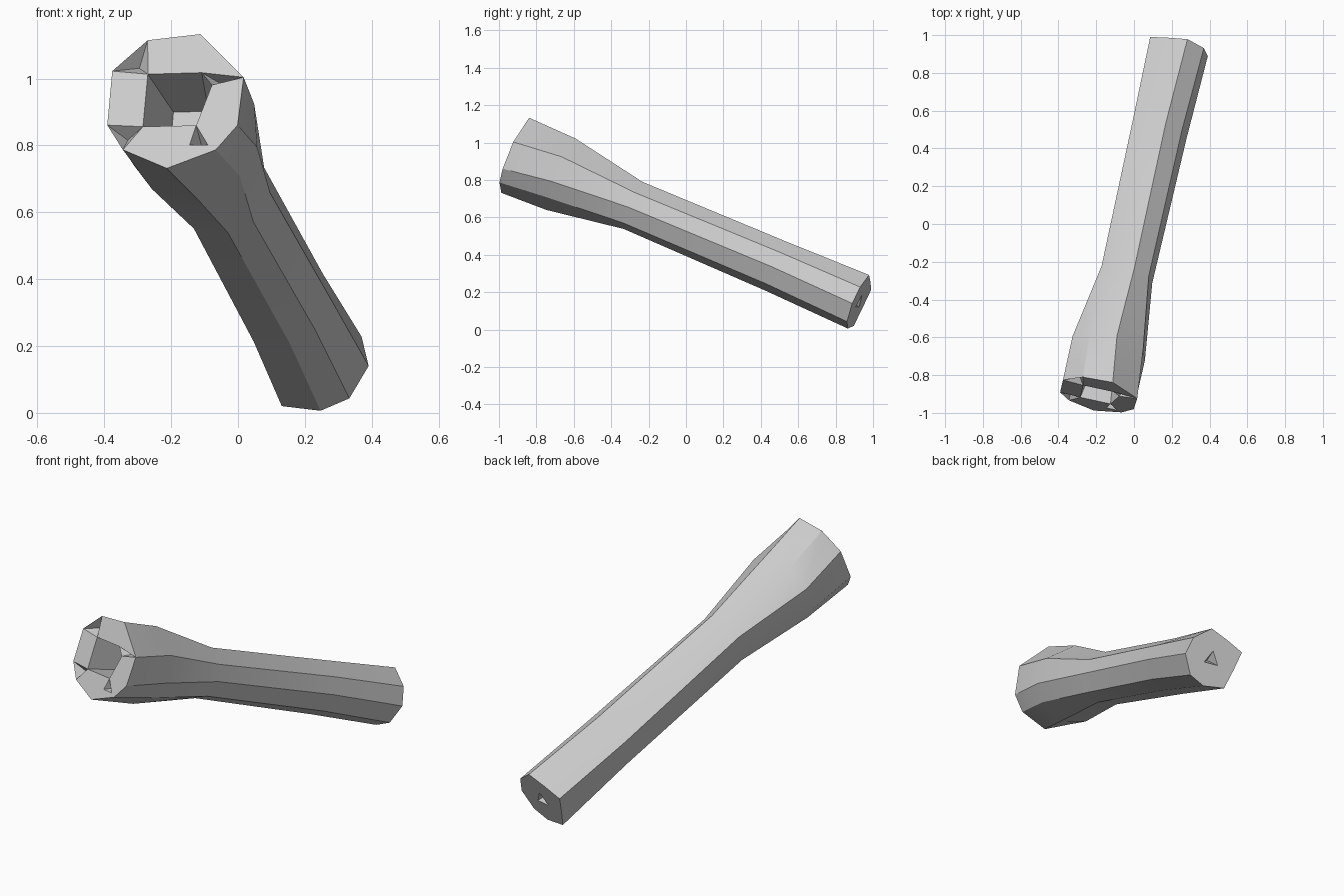
import bpy, bmesh, math
from mathutils import Vector, Matrix

default = bpy.data.objects.get("Cube")
if default:
    bpy.data.objects.remove(default, do_unlink=True)

# Local frame: the shaft runs along "axis", sections lie in "side" and "up"
start = Vector((-0.18, -0.91, 0.93))
axis = Vector((0.206, 0.90, -0.385)).normalized()
side = axis.cross(Vector((0, 0, 1))).normalized()
up = side.cross(axis)
LENGTH = 2.04


def place(point, depth):
    return start + axis * depth + side * point[0] + up * point[1]


# Cross-sections, both listed from the top round by the right-hand side of the model
head_section = [(0.05, 0.22), (-0.11, 0.20), (-0.21, 0.10), (-0.21, -0.075), (-0.155, -0.155),
                (-0.015, -0.215), (0.13, -0.155), (0.19, -0.075), (0.195, 0.08)]
grip_section = [(0.03, 0.16), (-0.07, 0.12), (-0.165, 0.075), (-0.135, -0.03), (-0.10, -0.135),
                (0.02, -0.15), (0.105, -0.11), (0.155, -0.005), (0.125, 0.09)]
COUNT = len(head_section)


def section(mix, scale, twist):
    turn = Matrix.Rotation(math.radians(twist), 2)
    return [turn @ Vector(h).lerp(Vector(g), mix) * scale
            for h, g in zip(head_section, grip_section)]


bm = bmesh.new()


def add_ring(points, depth):
    return [bm.verts.new(place(p, depth)) for p in points]


def bridge(first, second):
    total = len(first)
    for i in range(total):
        j = (i + 1) % total
        bm.faces.new((first[i], first[j], second[j], second[i]))


def add_pit(corners, depth):
    centre = sum((v.co for v in corners), Vector()) / len(corners)
    tip = bm.verts.new(centre + axis * depth)
    for i, corner in enumerate(corners):
        bm.faces.new((corner, corners[(i + 1) % len(corners)], tip))


# Outer shell: flared head, neck, grip and butt
stations = [(0, 0, 1, 0), (0.27, 0.2, 1, 8), (0.70, 1, 0.88, 0),
            (1.55, 1, 0.92, 4), (LENGTH, 1, 1, 0)]
rings = [add_ring(section(mix, scale, twist), depth) for depth, mix, scale, twist in stations]
for first, second in zip(rings, rings[1:]):
    bridge(first, second)

# Socket sunk into the head
socket_section = [(-0.10, 0.09), (0.065, 0.095), (0.10, 0.055), (0.063, -0.076), (-0.10, -0.08)]
mouth = add_ring(socket_section, 0)
floor = add_ring([Vector(p) * 0.65 for p in socket_section], 0.22)
bridge(mouth, floor)
bm.faces.new(floor)

# Rim faces around the socket, with notched corners
top, top_left, left_high, left_low, low_left, bottom, low_right, right_low, right_high = rings[0]
m_left, m_top, m_right, m_low, m_corner = mouth
notch_a, notch_b = add_ring([(0.105, -0.14), (0.048, -0.14)], 0)
for face in ((top_left, top, m_top, m_left), (top, right_high, m_top),
             (right_high, right_low, m_right), (right_low, m_low, m_right),
             (right_low, notch_a, m_low), (right_low, low_right, notch_a),
             (low_right, bottom, notch_b, notch_a), (bottom, low_left, m_corner, notch_b),
             (m_corner, m_low, notch_b), (left_low, left_high, m_left, m_corner)):
    bm.faces.new(face)
for corners in ((right_high, m_right, m_top), (low_left, left_low, m_corner),
                (left_high, top_left, m_left), (m_low, notch_a, notch_b)):
    add_pit(corners, 0.05)

# Butt cap with a small three-sided hole in the middle
hole = add_ring([(0, 0.045), (-0.04, -0.025), (0.04, -0.025)], LENGTH)
butt = rings[-1]
third = COUNT // 3
for k in range(3):
    near, far = hole[k], hole[(k + 1) % 3]
    for i in range(k * third, (k + 1) * third):
        bm.faces.new((butt[i], butt[(i + 1) % COUNT], near))
    bm.faces.new((butt[(k + 1) * third % COUNT], far, near))
add_pit(hole, -0.06)

bmesh.ops.recalc_face_normals(bm, faces=bm.faces)
mesh = bpy.data.meshes.new("socketed_handle")
bm.to_mesh(mesh)
bm.free()
handle = bpy.data.objects.new("socketed_handle", mesh)
bpy.context.collection.objects.link(handle)

# Plain grey finish
grey = bpy.data.materials.new("plain_grey")
grey.use_nodes = True
colour = (0.6, 0.6, 0.6, 1)
grey.diffuse_color = colour
grey.node_tree.nodes["Principled BSDF"].inputs["Base Color"].default_value = colour
mesh.materials.append(grey)

bpy.context.view_layer.objects.active = handle
handle.select_set(True)
bpy.ops.object.shade_smooth_by_angle(angle=math.radians(30))
